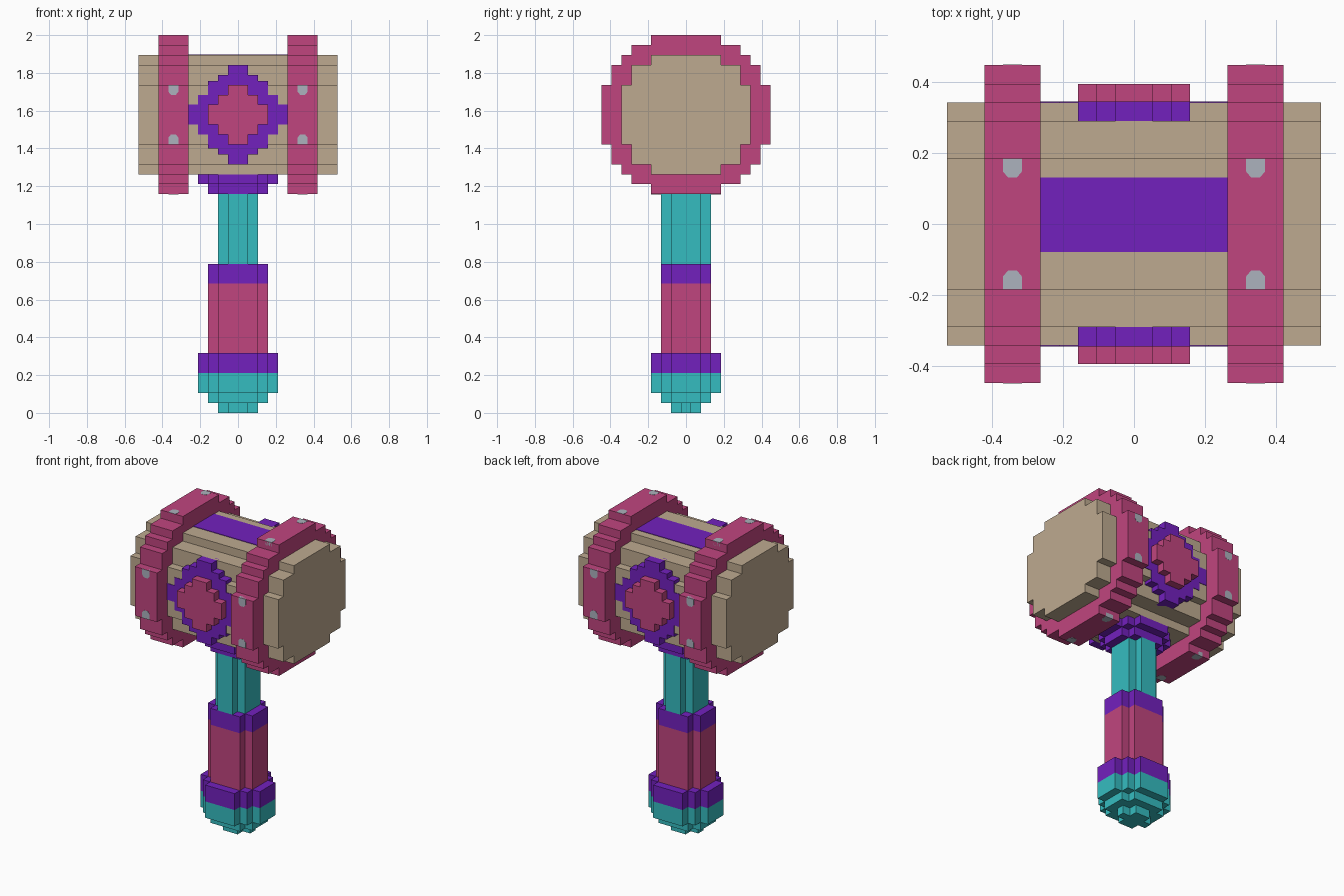
import bpy, bmesh

cube = bpy.data.objects.get("Cube")
if cube:
    bpy.data.objects.remove(cube)

U = 2 / 38   # one block
PLATE = 0.06  # thin plate lift, in blocks


def material(name, rgb):
    m = bpy.data.materials.new(name)
    m.use_nodes = True
    m.diffuse_color = (*rgb, 1)
    m.node_tree.nodes["Principled BSDF"].inputs["Base Color"].default_value = (*rgb, 1)
    return m


PINK = material("pink", (0.527, 0.060, 0.212))
PURPLE = material("purple", (0.171, 0.015, 0.515))
TEAL = material("teal", (0.036, 0.503, 0.527))
TAN = material("tan", (0.515, 0.402, 0.279))
GREY = material("grey", (0.413, 0.448, 0.515))


def stepped(rows):
    """Outline of a left-right symmetric stack of rows (half width, low, high)."""
    right = []
    for half, low, high in rows:
        right += [(half, low), (half, high)]
    return right + [(-a, b) for a, b in reversed(right)]


def prism(name, outline, axis, low, high, mat):
    """Extrude an outline, given in blocks, along an axis."""
    def place(a, b, d):
        p = {"x": (d, a, b), "y": (a, d, b), "z": (a, b, d)}[axis]
        return [c * U for c in p]
    bm = bmesh.new()
    ends = [[bm.verts.new(place(a, b, d)) for a, b in outline] for d in (low, high)]
    bm.faces.new(ends[0])
    bm.faces.new(ends[1])
    n = len(outline)
    for i in range(n):
        j = (i + 1) % n
        bm.faces.new((ends[0][i], ends[0][j], ends[1][j], ends[1][i]))
    bmesh.ops.recalc_face_normals(bm, faces=bm.faces)
    mesh = bpy.data.meshes.new(name)
    bm.to_mesh(mesh)
    bm.free()
    mesh.materials.append(mat)
    obj = bpy.data.objects.new(name, mesh)
    bpy.context.collection.objects.link(obj)
    return obj


# Cross-sections of the shaft, from thin to thick
TIP = stepped([(1, -1.5, -0.5), (2, -0.5, 0.5), (1, 0.5, 1.5)])
ROD = stepped([(1, -2.5, -1.5), (2, -1.5, 1.5), (1, 1.5, 2.5)])
GRIP = stepped([(2, -2.5, -1.5), (3, -1.5, 1.5), (2, 1.5, 2.5)])
KNOB = stepped([(2, -3.5, -2.5), (3, -2.5, -1.5), (4, -1.5, 1.5),
                (3, 1.5, 2.5), (2, 2.5, 3.5)])

# Shaft, stacked from the ground up
for name, section, low, high, mat in [
        ("pommel_tip", TIP, 0, 1, TEAL),
        ("pommel_taper", GRIP, 1, 2, TEAL),
        ("pommel", KNOB, 2, 4, TEAL),
        ("pommel_band", KNOB, 4, 6, PURPLE),
        ("grip", GRIP, 6, 13, PINK),
        ("grip_band", GRIP, 13, 15, PURPLE),
        ("rod", ROD, 15, 22, TEAL),
        ("lower_collar", GRIP, 22, 23, PURPLE),
        ("upper_collar", KNOB, 23, 24, PURPLE)]:
    prism(name, section, "z", low, high, mat)

# Head barrel
barrel = stepped([(3.5, 24, 25), (5.5, 25, 27), (6.5, 27, 33), (5.5, 33, 35), (3.5, 35, 36)])
prism("head_barrel", barrel, "x", -10, 10, TAN)

# Painted strip on top of the barrel
prism("top_strip", [(-5, -1.5), (5, -1.5), (5, 2.5), (-5, 2.5)], "z", 35.9, 36 + PLATE, PURPLE)

# Stepped hoops around the barrel
hoop = stepped([(3.5, 22, 23), (5.5, 23, 24), (6.5, 24, 25), (7.5, 25, 27), (8.5, 27, 33),
                (7.5, 33, 35), (6.5, 35, 36), (5.5, 36, 37), (3.5, 37, 38)])


def stud_outline(cx, inner, outer):
    """One-block square with its two inner corners cut."""
    s = 1 if outer > inner else -1
    return [(cx - 0.5, outer), (cx + 0.5, outer), (cx + 0.5, inner + 0.3 * s),
            (cx + 0.25, inner), (cx - 0.25, inner), (cx - 0.5, inner + 0.3 * s)]


for side, sx in (("left", 1), ("right", -1)):
    cx = 6.5 * sx
    prism(side + "_hoop", hoop, "x", cx - 1.5, cx + 1.5, PINK)
    # Studs on the four flat sides of the hoop
    for s in (1, -1):
        end = "back" if s > 0 else "front"
        across = stud_outline(cx, 2.5 * s, 3.5 * s)
        prism(f"{side}_top_{end}_stud", across, "z", 37.5, 38 + PLATE / 3, GREY)
        prism(f"{side}_bottom_{end}_stud", across, "z", 22 - PLATE / 3, 22.5, GREY)
        for level, inner, outer in (("upper", 32, 33), ("lower", 28, 27)):
            prism(f"{side}_{end}_{level}_stud", stud_outline(cx, inner, outer), "y",
                  8 * s, (8.5 + PLATE / 3) * s, GREY)

# Diamond emblem on the front and back
frame = stepped([(1, 25, 26), (2, 26, 26.6), (3, 26.6, 28), (4, 28, 29), (5, 29, 31),
                 (4, 31, 32), (3, 32, 33.4), (2, 33.4, 34), (1, 34, 35)])
gem = stepped([(1, 27, 28), (2, 28, 29), (3, 29, 31), (2, 31, 32), (1, 32, 33)])
for end, s in (("front", -1), ("back", 1)):
    prism(end + "_diamond_frame", frame, "y", 5 * s, (6.5 + PLATE) * s, PURPLE)
    prism(end + "_diamond_gem", gem, "y", 6.4 * s, 7.5 * s, PINK)
